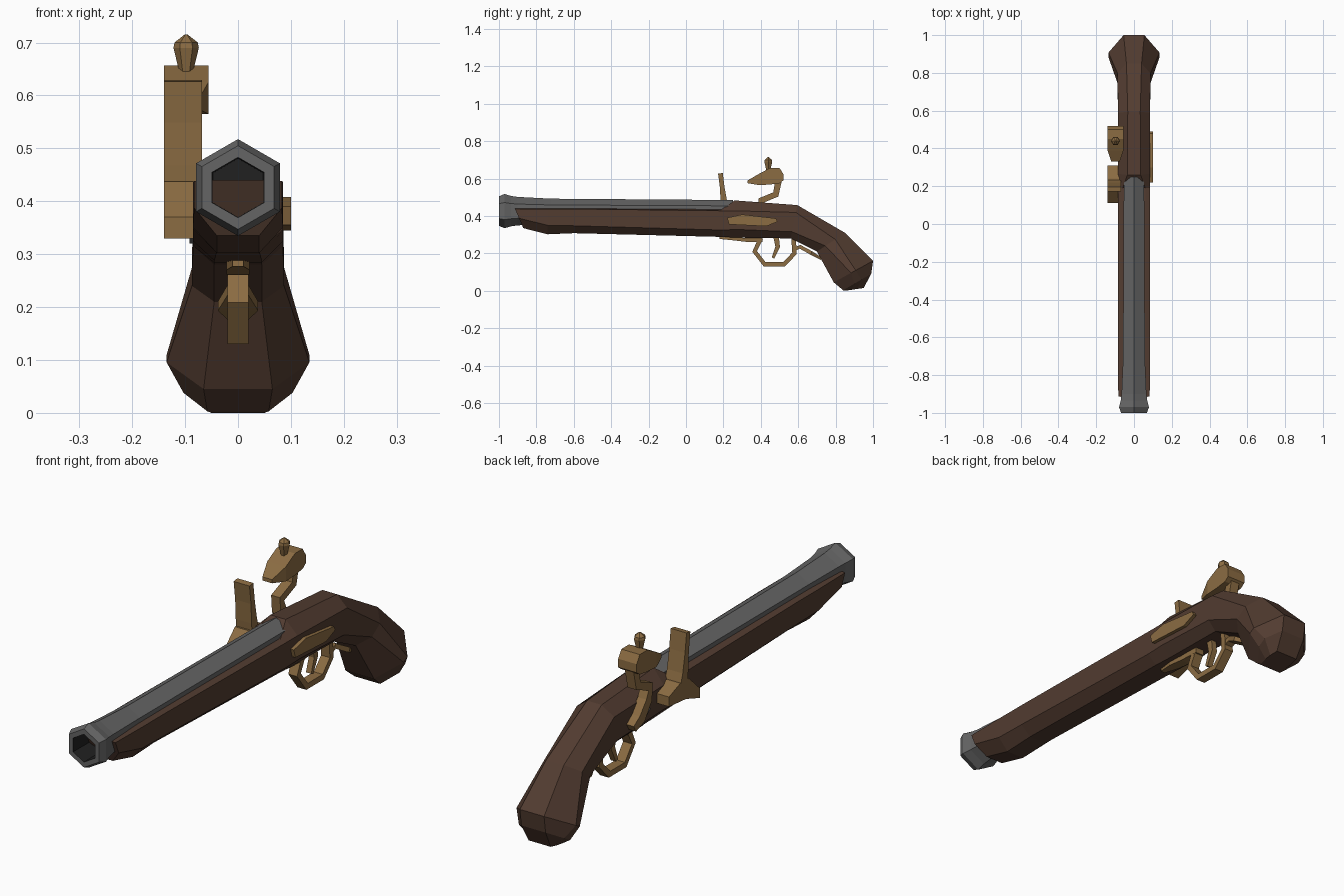
import bpy, bmesh, math
from mathutils import Vector


def material(name, rgb):
    m = bpy.data.materials.new(name)
    m.diffuse_color = (*rgb, 1)
    return m


WOOD = material("wood", (0.085, 0.045, 0.03))
BRASS = material("brass", (0.26, 0.15, 0.055))
STEEL = material("steel", (0.13, 0.13, 0.13))
DARK = material("dark_bore", (0.015, 0.015, 0.015))


def finish(name, bm, *mats):
    bmesh.ops.recalc_face_normals(bm, faces=bm.faces)
    me = bpy.data.meshes.new(name)
    bm.to_mesh(me)
    bm.free()
    for m in mats:
        me.materials.append(m)
    ob = bpy.data.objects.new(name, me)
    bpy.context.collection.objects.link(ob)
    return ob


def loft(name, rings, *mats, dark_to=0):
    """Skin equal-length rings of points and cap both ends."""
    bm = bmesh.new()
    vs = [[bm.verts.new(p) for p in r] for r in rings]
    n = len(vs[0])
    for k, (a, b) in enumerate(zip(vs, vs[1:])):
        for i in range(n):
            j = (i + 1) % n
            f = bm.faces.new((a[i], a[j], b[j], b[i]))
            f.material_index = 1 if k < dark_to else 0
    cap = bm.faces.new(vs[0])
    cap.material_index = 1 if dark_to else 0
    bm.faces.new(vs[-1])
    return finish(name, bm, *mats)


def slab(name, outline, x0, x1, mat):
    """Extrude a side outline (y, z) from x0 to x1."""
    return loft(name, [[(x, y, z) for y, z in outline] for x in (x0, x1)], mat)


def strip(name, path, mat, x=0.0):
    """Bent bar; each path point is (y, z, thickness, half width)."""
    rings = []
    for i, (y, z, t, w) in enumerate(path):
        a, b = path[max(i - 1, 0)], path[min(i + 1, len(path) - 1)]
        d = Vector((b[0] - a[0], b[1] - a[1])).normalized()
        ny, nz = -d.y * t / 2, d.x * t / 2
        rings.append([(x + sx * w, y + s * ny, z + s * nz)
                      for sx, s in ((-1, -1), (1, -1), (1, 1), (-1, 1))])
    return loft(name, rings, mat)


# Stock: top y,z / bottom y,z / half width / top and bottom flats / shoulder fractions
sections = [
    (-0.915, 0.44, -0.87, 0.335, 0.083, 0.06, 0.04, 0.02, 0.5),
    (-0.74, 0.44, -0.74, 0.302, 0.085, 0.06, 0.04, 0.02, 0.65),
    (-0.60, 0.44, -0.60, 0.308, 0.085, 0.06, 0.04, 0.02, 0.7),
    (0.19, 0.435, 0.19, 0.288, 0.085, 0.06, 0.045, 0.05, 0.75),
    (0.26, 0.483, 0.28, 0.284, 0.085, 0.035, 0.045, 0.28, 0.78),
    (0.595, 0.458, 0.56, 0.28, 0.085, 0.033, 0.045, 0.22, 0.80),
    (0.85, 0.31, 0.70, 0.21, 0.087, 0.04, 0.045, 0.35, 0.70),
    (1.0, 0.16, 0.79, 0.045, 0.135, 0.055, 0.065, 0.44, 0.56),
    (0.99, 0.09, 0.84, 0.003, 0.103, 0.055, 0.058, 0.35, 0.60),
    (0.95, 0.015, 0.85, 0.0, 0.055, 0.05, 0.05, 0.35, 0.65),
]
rings = []
for ty, tz, by, bz, w, tw, bw, u, l in sections:
    half = [(tw, 0), (w, u), (w, l), (bw, 1)]
    pts = half + [(-x, f) for x, f in reversed(half)]
    rings.append([(x, ty + (by - ty) * f, tz + (bz - tz) * f) for x, f in pts])
loft("stock", rings, WOOD)

# Barrel: hexagonal tube with flared muzzle and dark bore
profile = [(-0.82, 0.055), (-1.0, 0.057), (-1.0, 0.079), (-0.97, 0.0915),
           (-0.935, 0.081), (-0.90, 0.076), (-0.72, 0.067), (0.25, 0.062)]
loft("barrel", [[(r * math.sin(i * math.pi / 3), y, 0.426 - 0.003 * (y + 1) / 1.25
                  + r * math.cos(i * math.pi / 3)) for i in range(6)]
                for y, r in profile], STEEL, DARK, dark_to=1)

# Side plate on the right
slab("side_plate", [(0.22, 0.39), (0.30, 0.408), (0.48, 0.387), (0.49, 0.37),
                    (0.43, 0.345), (0.23, 0.355)], 0.07, 0.10, BRASS)

# Lock on the left: pan, striking plate and cock
slab("lock_plate", [(0.36, 0.37), (0.42, 0.42), (0.48, 0.37), (0.42, 0.32)],
     -0.092, -0.07, STEEL)
slab("pan", [(0.11, 0.37), (0.11, 0.33), (0.20, 0.36), (0.31, 0.37),
             (0.31, 0.41), (0.24, 0.437), (0.18, 0.437)], -0.14, -0.07, BRASS)
strip("striking_plate", [(0.215, 0.41, 0.05, 0.036), (0.203, 0.47, 0.036, 0.036),
                         (0.194, 0.55, 0.025, 0.036), (0.184, 0.628, 0.025, 0.036)],
      BRASS, -0.104)
strip("cock_neck", [(0.50, 0.345, 0.03, 0.018), (0.455, 0.37, 0.045, 0.02),
                    (0.41, 0.43, 0.04, 0.02), (0.40, 0.482, 0.035, 0.02),
                    (0.48, 0.515, 0.035, 0.02), (0.497, 0.60, 0.035, 0.02)],
      BRASS, -0.10)
loft("cock_jaw", [[(-0.098 + s * w, y, z) for s, z in ((-1, a), (1, a), (1, b), (-1, b))]
                  for y, w, a, b in ((0.33, 0.022, 0.575, 0.59), (0.39, 0.042, 0.565, 0.625),
                                     (0.45, 0.042, 0.568, 0.657), (0.50, 0.042, 0.575, 0.657),
                                     (0.52, 0.042, 0.59, 0.625))], BRASS)
loft("jaw_screw", [[(-0.098 + r * math.cos(i * math.pi / 3),
                     0.44 + r * math.sin(i * math.pi / 3), z) for i in range(6)]
                   for z, r in ((0.62, 0.012), (0.645, 0.013), (0.69, 0.024),
                                (0.70, 0.022), (0.715, 0.003))], BRASS)

# Trigger and guard under the stock
strip("guard_plate", [(0.18, 0.285, 0.016, 0.01), (0.25, 0.279, 0.018, 0.022),
                      (0.32, 0.272, 0.02, 0.022), (0.41, 0.272, 0.025, 0.02)], BRASS)
strip("trigger_guard", [(0.40, 0.28, 0.025, 0.02), (0.367, 0.21, 0.025, 0.02),
                        (0.42, 0.142, 0.025, 0.02), (0.525, 0.142, 0.025, 0.02),
                        (0.58, 0.20, 0.025, 0.02), (0.575, 0.285, 0.025, 0.02)], BRASS)
strip("guard_tail", [(0.575, 0.22, 0.02, 0.018), (0.61, 0.235, 0.02, 0.018),
                     (0.67, 0.202, 0.02, 0.038), (0.725, 0.17, 0.012, 0.008)], BRASS)
strip("trigger", [(0.48, 0.30, 0.03, 0.012), (0.49, 0.235, 0.025, 0.012),
                  (0.465, 0.175, 0.015, 0.012)], BRASS)
